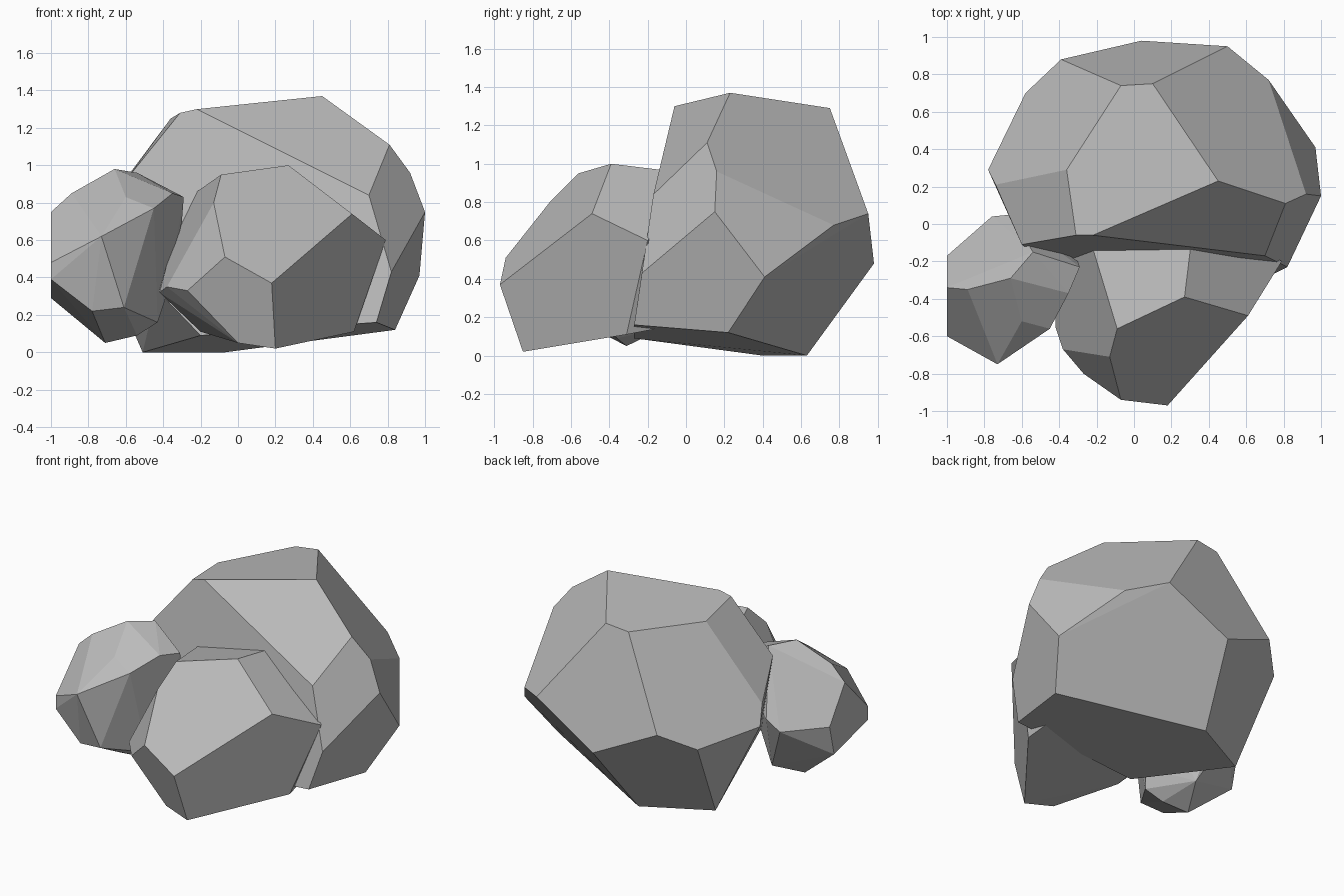
import bpy
import bmesh
import math
from mathutils import Vector

# Remove the default object if the scene has it
default_cube = bpy.data.objects.get("Cube")
if default_cube is not None:
    bpy.data.objects.remove(default_cube, do_unlink=True)


def make_flat_material(name, colour):
    """Create a plain matte material with one flat colour."""
    material = bpy.data.materials.new(name)
    material.use_nodes = True
    material.diffuse_color = colour
    shader = next(node for node in material.node_tree.nodes
                  if node.type == "BSDF_PRINCIPLED")
    shader.inputs["Base Color"].default_value = colour
    shader.inputs["Roughness"].default_value = .9
    return material


def make_boulder(name, material, crown, girdle, base):
    """Wrap a faceted convex stone around three rings of corner points."""
    bm = bmesh.new()
    corners = [bm.verts.new(Vector(point)) for point in crown + girdle + base]

    # Wrap the corners, then drop any that ended up inside the stone
    bmesh.ops.convex_hull(bm, input=corners)
    buried = [vert for vert in bm.verts if not vert.link_faces]
    bmesh.ops.delete(bm, geom=buried, context="VERTS")

    # Merge nearly coplanar triangles into broad chiselled facets
    bmesh.ops.dissolve_limit(bm, angle_limit=math.radians(4),
                             verts=bm.verts[:], edges=bm.edges[:])
    bmesh.ops.recalc_face_normals(bm, faces=bm.faces[:])

    mesh = bpy.data.meshes.new(name)
    bm.to_mesh(mesh)
    bm.free()
    mesh.materials.append(material)
    for polygon in mesh.polygons:
        polygon.use_smooth = False

    boulder = bpy.data.objects.new(name, mesh)
    bpy.context.scene.collection.objects.link(boulder)
    return boulder


stone_grey = make_flat_material("stone grey", (.5, .5, .5, 1))

# Tall boulder at the back
make_boulder(
    "large_boulder",
    stone_grey,
    crown=[
        (.45, .23, 1.37), (-.22, -.06, 1.3), (-.31, -.06, 1.28),
        (-.36, .29, 1.25), (-.07, .74, 1.27), (.1, .75, 1.29),
        (.81, .11, 1.11),
    ],
    girdle=[
        (.92, .16, .96), (1, .15, .75), (.97, .41, .41),
        (.7, -.17, .84), (.82, -.23, .43), (.72, .77, .68),
        (.5, .95, .74), (.04, .98, .48), (-.39, .88, .68),
        (-.58, .7, .56), (-.78, .29, .62), (-.74, .21, .74),
        (-.6, -.11, .92), (-.43, -.24, .33),
    ],
    base=[
        (.84, .22, .12), (.74, -.27, .16), (-.2, -.27, .09),
        (-.51, .4, 0), (-.07, .63, 0),
    ],
)

# Medium boulder leaning on its front, with its rear sunk into the large one
make_boulder(
    "front_boulder",
    stone_grey,
    crown=[
        (.27, -.39, 1), (-.09, -.56, .95), (-.13, -.71, .8),
        (.33, .1, .94), (-.29, .1, .81),
    ],
    girdle=[
        (-.07, -.94, .51), (.18, -.97, .37), (.61, -.49, .74),
        (.79, -.2, .6), (-.27, -.8, .33), (-.38, -.67, .35),
        (-.42, -.55, .32), (-.42, -.2, .35),
    ],
    base=[
        (.2, -.85, .02), (0, -.8, .05), (.62, -.31, .11),
        (.6, -.1, .15), (-.2, -.4, .11), (-.2, -.1, .15),
    ],
)

# Small boulder tucked against the side
make_boulder(
    "small_boulder",
    stone_grey,
    crown=[
        (-.66, -.29, .98), (-.54, -.15, .96), (-.89, -.35, .85),
        (-.6, -.52, .83), (-.35, -.37, .85), (-.29, -.23, .83),
    ],
    girdle=[
        (-.45, -.56, .77), (-.73, -.75, .62), (-1, -.34, .75),
        (-1, -.6, .48), (-1, -.6, .39), (-1, -.17, .5),
        (-.76, .04, .48), (-.66, .05, .55), (-.3, -.2, .7),
    ],
    base=[
        (-1, -.22, .29), (-.61, -.66, .24), (-.78, -.64, .22),
        (-.71, -.31, .05), (-.54, -.36, .09), (-.43, -.4, .16),
        (-.39, -.35, .28), (-.6, -.1, .15),
    ],
)
